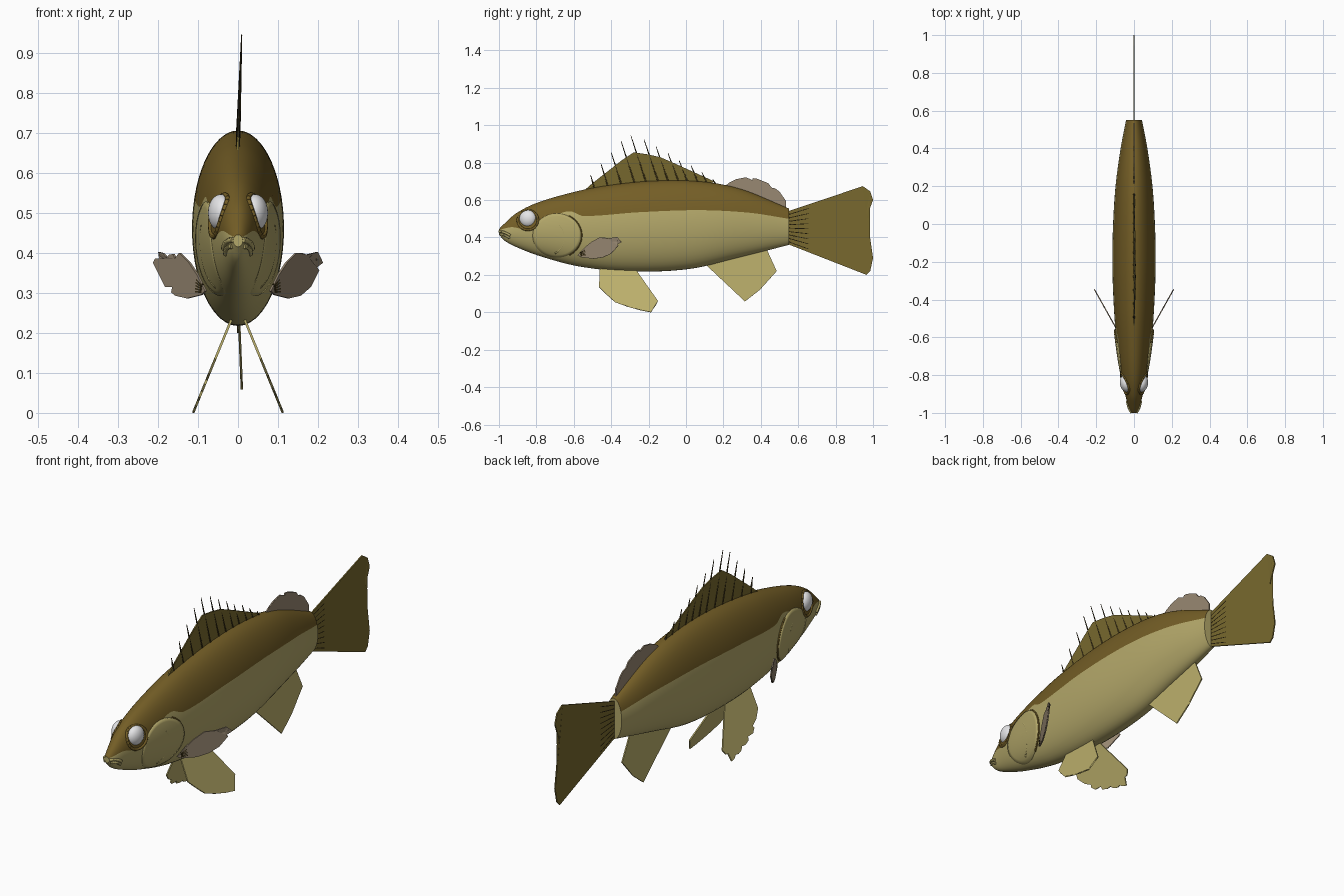
import bpy, bmesh, math
from mathutils import Vector

cube = bpy.data.objects.get("Cube")
if cube:
    bpy.data.objects.remove(cube, do_unlink=True)


def material(name, *rgb):
    lin = [((c / 255 + 0.055) / 1.055) ** 2.4 for c in rgb] + [1.0]
    m = bpy.data.materials.new(name)
    m.use_nodes = True
    m.diffuse_color = lin
    m.node_tree.nodes["Principled BSDF"].inputs["Base Color"].default_value = lin
    return m


BACK = material("olive back", 116, 94, 38)
BELLY = material("pale belly", 180, 168, 106)
DARK_FIN = material("olive fin", 120, 105, 46)
PALE_FIN = material("pale fin", 188, 176, 108)
BROWN_FIN = material("grey brown fin", 152, 136, 114)
RAY = material("dark ray", 56, 46, 20)
WHITE = material("eye white", 232, 232, 234)


def finish(bm, name, mats, smooth=False):
    bmesh.ops.recalc_face_normals(bm, faces=bm.faces)
    for f in bm.faces:
        f.smooth = smooth and len(f.verts) < 5
    me = bpy.data.meshes.new(name)
    bm.to_mesh(me)
    bm.free()
    for m in mats:
        me.materials.append(m)
    ob = bpy.data.objects.new(name, me)
    bpy.context.collection.objects.link(ob)
    return ob


def curve_at(pts, y):
    """Smooth interpolation through (y, value) points."""
    i = max(0, min(len(pts) - 2, sum(p[0] <= y for p in pts) - 1))
    (y0, a), (y1, b) = pts[i], pts[i + 1]

    def slope(k):
        lo, hi = pts[max(k - 1, 0)], pts[min(k + 1, len(pts) - 1)]
        return (hi[1] - lo[1]) / (hi[0] - lo[0])
    d, t = y1 - y0, (y - y0) / (y1 - y0)
    s = t * t * (3 - 2 * t)
    return (a * (1 - s) + b * s + d * slope(i) * t * (1 - t) ** 2
            - d * slope(i + 1) * t * t * (1 - t))


# Body profiles: top edge, bottom edge, half width and colour line
TOP = [(-1, .445), (-.97, .475), (-.91, .528), (-.81, .58), (-.65, .63), (-.46, .672),
       (-.19, .702), (.07, .7), (.29, .66), (.55, .555)]
BOTTOM = [(-1, .415), (-.97, .383), (-.91, .35), (-.78, .3), (-.57, .245), (-.3, .218),
          (.02, .232), (.29, .295), (.55, .36)]
WIDTH = [(-1, .012), (-.98, .024), (-.93, .04), (-.8, .07), (-.6, .095), (-.4, .109),
         (-.2, .115), (0, .111), (.2, .098), (.4, .071), (.55, .042)]
LINE = [(-1, .44), (-.93, .455), (-.85, .44), (-.77, .45), (-.7, .515), (-.62, .54),
        (-.55, .515), (-.25, .535), (.07, .546), (.34, .532), (.55, .5)]


def section(y):
    t, b = curve_at(TOP, y), curve_at(BOTTOM, y)
    return (t + b) / 2, (t - b) / 2, curve_at(WIDTH, y)


def skin(y, z, side, off=0):
    """Point on the body flank at y, z."""
    c, h, w = section(y)
    u = max(-1, min(1, (z - c) / h))
    return Vector((side * (w * math.sqrt(1 - u * u) + off), y, z))


# Body: lofted rings whose edges follow the colour line
bm = bmesh.new()
UP, LOW, STEPS = 12, 14, 90
rings = []
for i in range(STEPS + 1):
    y = -1 + 1.55 * (i / STEPS) ** 1.25
    c, h, w = section(y)
    mid = math.acos(max(-.9, min(.9, (curve_at(LINE, y) - c) / h)))
    ang = [mid * k / UP for k in range(UP)]
    ang += [mid + (math.pi - mid) * k / LOW for k in range(LOW + 1)]
    ang += [-a for a in ang[-2:0:-1]]
    rings.append([bm.verts.new((w * math.sin(a), y, c + h * math.cos(a))) for a in ang])
n = len(rings[0])
for r, s in zip(rings, rings[1:]):
    for k in range(n):
        f = bm.faces.new((r[k], r[(k + 1) % n], s[(k + 1) % n], s[k]))
        f.material_index = 0 if k < UP or k >= n - UP else 1
bm.faces.new(rings[0]).material_index = 1
bm.faces.new(rings[-1]).material_index = 1
finish(bm, "body", [BACK, BELLY], True)


def add_rod(bm, a, b, r1, r2):
    a, b = Vector(a), Vector(b)
    rot = (b - a).to_track_quat('Z', 'Y').to_matrix().to_4x4()
    rot.translation = (a + b) / 2
    bmesh.ops.create_cone(bm, cap_ends=True, segments=6, radius1=r1, radius2=r2,
                          depth=(b - a).length, matrix=rot)


def rods(name, pairs, mat, r1, r2):
    bm = bmesh.new()
    for a, b in pairs:
        add_rod(bm, a, b, r1, r2)
    return finish(bm, name, [mat], True)


def chain(name, pts, mat, r):
    rods(name, zip(pts, pts[1:]), mat, r, r)


def fin(name, outline, place, mat, ragged=(0, 0), thick=.006):
    """Thin plate; the edges numbered in ragged get small notches."""
    mid = sum((Vector(p) for p in outline), Vector((0, 0))) / len(outline)
    pts = []
    for i, p in enumerate(outline):
        a, b = Vector(p), Vector(outline[(i + 1) % len(outline)])
        pts.append(a)
        if ragged[0] <= i < ragged[1]:
            m = (a + b) / 2
            pts += [m + (mid - m).normalized() * .012, m + (b - a) * .12]
    bm = bmesh.new()
    bm.faces.new([bm.verts.new(place(*p)) for p in pts])
    bmesh.ops.triangulate(bm, faces=bm.faces[:], ngon_method='EAR_CLIP')
    ob = finish(bm, name, [mat])
    mod = ob.modifiers.new("thickness", 'SOLIDIFY')
    mod.thickness, mod.offset = thick, 0


def fan(root_a, root_b, tip_a, tip_b, count, place, reach=1):
    """Pairs of ray ends spread between two roots and two tips."""
    out = []
    for k in range(count):
        t = k / (count - 1)
        a = Vector(root_a).lerp(Vector(root_b), t)
        b = Vector(tip_a).lerp(Vector(tip_b), t)
        out.append((place(*a), place(*a.lerp(b, reach))))
    return out


def upright(y, z):
    return Vector((.035 * (z - .68), y, z))


def flat(y, z):
    return Vector((0, y, z))


# Spiny dorsal fin with its spines
fin("front_dorsal_fin", [(-.58, .62), (-.5, .69), (-.45, .725), (-.4, .765), (-.34, .815),
    (-.28, .855), (-.21, .845), (-.14, .83), (-.07, .8), (0, .765), (.06, .735), (.15, .7),
    (.1, .66), (-.25, .66)], upright, DARK_FIN)
TIPS = [(-.51, .735), (-.455, .795), (-.4, .855), (-.347, .915), (-.295, .945), (-.225, .925),
        (-.16, .885), (-.096, .85), (-.037, .812), (.027, .785), (.085, .748), (.144, .71)]
rods("dorsal_spines", [(upright(y + (z - .66) * .3, curve_at(TOP, y) - .01), upright(y, z))
                       for y, z in TIPS], RAY, .0065, .0015)

# Soft dorsal fin, tail fin and anal fin
fin("rear_dorsal_fin", [(.19, .66), (.23, .692), (.27, .712), (.32, .722), (.38, .714),
    (.44, .69), (.5, .645), (.535, .595), (.535, .55), (.35, .6)], flat, BROWN_FIN, (1, 6))
fin("tail_fin", [(.53, .535), (.945, .674), (.985, .647), (1, .6), (.97, .52), (.94, .42),
    (.945, .365), (.985, .35), (1, .29), (.985, .22), (.965, .2), (.53, .37)], flat, DARK_FIN)
rods("tail_rays", fan((.54, .52), (.54, .38), (.9, .63), (.9, .25), 9, flat, .52),
     RAY, .0042, .003)


def under(y, z):
    return Vector((.04 * (.3 - z), y, z))


fin("anal_fin", [(.1, .26), (.14, .23), (.2, .18), (.25, .135), (.315, .058), (.355, .09),
    (.395, .12), (.4, .155), (.44, .185), (.485, .22), (.43, .34), (.3, .34)],
    under, PALE_FIN, (4, 9))

# Paired fins, gill covers, eyes and lips
for side, word in ((1, "left"), (-1, "right")):
    def pelvic(y, z):
        return Vector((side * (.022 + (.22 - z) * .41), y, z))

    def pectoral(x, z):
        return Vector((side * x, -.56 + (x - .09) / .56, z))

    fin(word + "_pelvic_fin", [(-.46, .25), (-.465, .135), (-.43, .1), (-.38, .055), (-.31, .03),
        (-.245, .012), (-.187, .0), (-.15, .06), (-.27, .23), (-.3, .26)],
        pelvic, PALE_FIN, (2, 7))
    fin(word + "_pectoral_fin", [(.08, .305), (.1, .345), (.12, .375), (.145, .4), (.17, .395),
        (.197, .402), (.21, .375), (.195, .345), (.18, .315), (.155, .293), (.125, .286),
        (.09, .295)], pectoral, BROWN_FIN, (3, 9))
    rods(word + "_pectoral_rays", fan((.088, .318), (.088, .302), (.15, .385), (.16, .305),
         5, pectoral, .7), RAY, .0042, .002)

    # Gill cover: raised patch with a stepped rear edge
    bm = bmesh.new()
    N, R = 48, 8
    grid = []
    for j in range(R + 2):
        rad = min(1, (j + .02) / R)
        row = []
        for k in range(N):
            a = 2 * math.pi * k / N
            lift = .009 * ((1 + math.cos(a) * rad) / 2) ** .7
            row.append(bm.verts.new(skin(-.69 + .13 * rad * math.cos(a),
                       .41 + .118 * rad * math.sin(a), side, lift if j <= R else -.005)))
        grid.append(row)
    for r, s in zip(grid, grid[1:]):
        for k in range(N):
            bm.faces.new((r[k], r[(k + 1) % N], s[(k + 1) % N], s[k]))
    finish(bm, word + "_gill_cover", [BELLY], True)

    def arc(cy, cz, ry, rz, a0, a1, off):
        angs = [math.radians(a0 + (a1 - a0) * k / 24) for k in range(25)]
        return [skin(cy + ry * math.cos(a), cz + rz * math.sin(a), side, off) for a in angs]

    chain(word + "_gill_edge", arc(-.69, .41, .132, .12, -60, 62, .002), BACK, .004)
    chain(word + "_cheek_fold", arc(-.73, .4, .08, .09, -70, 50, .002), BELLY, .005)
    chain(word + "_eye_socket", arc(-.845, .492, .054, .052, 0, 360, -.001), BACK, .007)
    chain(word + "_upper_lip", [skin(-1 + .06 * k / 8, .432 - .022 * (k / 8) ** 2, side, .001)
                                for k in range(9)], BELLY, .007)
    chain(word + "_lower_lip", [skin(-.992 + .05 * k / 8, .416 - .02 * (k / 8) ** 2, side, .001)
                                for k in range(9)], BELLY, .006)

    bm = bmesh.new()
    bmesh.ops.create_uvsphere(bm, u_segments=32, v_segments=18, radius=.046)
    bmesh.ops.scale(bm, vec=(.68, 1, 1), verts=bm.verts)
    bmesh.ops.rotate(bm, cent=(0, 0, 0), verts=bm.verts,
                     matrix=Vector((1, -side * .2, 0)).to_track_quat('X', 'Z').to_matrix())
    bmesh.ops.translate(bm, vec=(side * .043, -.845, .5), verts=bm.verts)
    finish(bm, word + "_eye", [WHITE], True)
